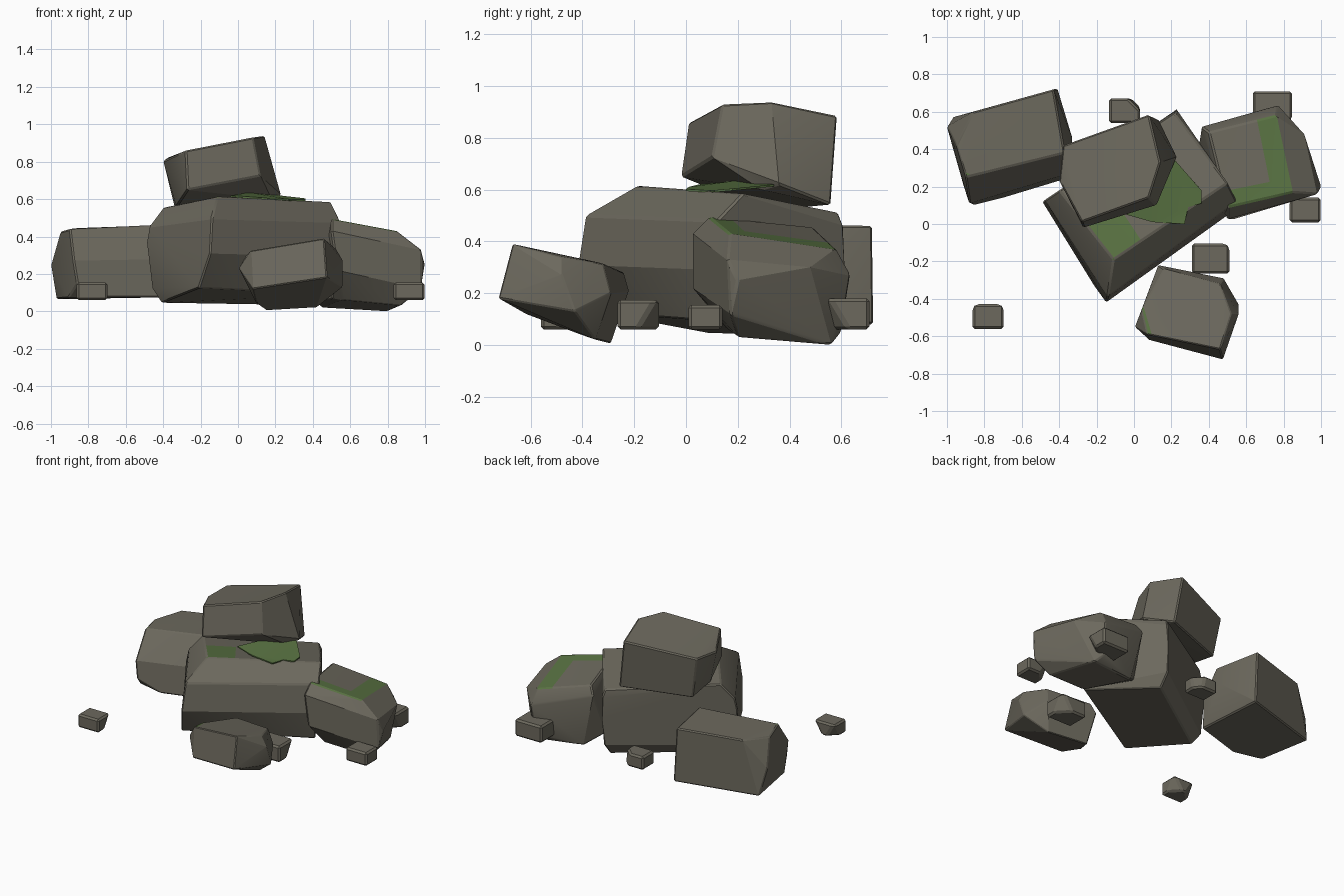
import bpy
import bmesh
from math import radians
from mathutils import Vector

default = bpy.data.objects.get("Cube")
if default:
    bpy.data.objects.remove(default, do_unlink=True)


def make_material(name, rgb):
    mat = bpy.data.materials.new(name)
    mat.use_nodes = True
    color = (*rgb, 1.0)
    mat.diffuse_color = color
    mat.node_tree.nodes["Principled BSDF"].inputs["Base Color"].default_value = color
    return mat


STONE = make_material("weathered stone", (0.15, 0.14, 0.11))
MOSS = make_material("moss green", (0.10, 0.17, 0.055))


def finish(name, bm, bevel=0):
    """Turn a bmesh into an object, wearing down its sharpest edges."""
    bmesh.ops.recalc_face_normals(bm, faces=bm.faces[:])
    if bevel:
        sharp = [e for e in bm.edges if e.calc_face_angle(0) > radians(38)]
        bmesh.ops.bevel(bm, geom=sharp, offset=bevel, segments=1, profile=0.5,
                        affect="EDGES", clamp_overlap=True, material=-1)
    mesh = bpy.data.meshes.new(name)
    bm.to_mesh(mesh)
    bm.free()
    mesh.materials.append(STONE)
    mesh.materials.append(MOSS)
    obj = bpy.data.objects.new(name, mesh)
    bpy.context.collection.objects.link(obj)
    for other in bpy.context.selected_objects:
        other.select_set(False)
    obj.select_set(True)
    bpy.context.view_layer.objects.active = obj
    bpy.ops.object.shade_smooth_by_angle(angle=radians(20))


def boulder(name, corners, moss_cuts=(), rule=any):
    """Chiselled convex rock; moss_cuts are (point, direction) lines over its top."""
    bm = bmesh.new()
    for corner in corners:
        bm.verts.new(corner)
    bmesh.ops.convex_hull(bm, input=bm.verts[:])
    loose = [v for v in bm.verts if not v.link_faces]
    bmesh.ops.delete(bm, geom=loose, context="VERTS")
    bmesh.ops.dissolve_limit(bm, angle_limit=radians(8),
                             verts=bm.verts[:], edges=bm.edges[:])
    bm.normal_update()
    planes = [(Vector((*p, 0)), Vector((*d, 0)).normalized()) for p, d in moss_cuts]
    for point, direction in planes:
        top = [f for f in bm.faces if f.normal.z > 0.9]
        edges = {e for f in top for e in f.edges}
        verts = {v for f in top for v in f.verts}
        bmesh.ops.bisect_plane(bm, geom=[*top, *edges, *verts],
                               plane_co=point, plane_no=direction)
    bm.normal_update()
    for face in bm.faces:
        if planes and face.normal.z > 0.9:
            center = face.calc_center_median()
            face.material_index = int(rule((center - p).dot(d) > 0 for p, d in planes))
    finish(name, bm, 0.008)


# Large central boulder: top, shoulder, waist, and sloping base corners
boulder("central_boulder", [
    (-.11, -.19, .615), (.5, .22, .585), (.22, .59, .51), (-.4, .18, .555),
    (-.14, -.39, .5), (.55, .12, .48), (.23, .61, .46), (-.475, .13, .455),
    (-.15, -.42, .31), (.56, .09, .29), (.23, .62, .3), (-.49, .12, .37),
    (-.21, -.335, .125), (.52, .12, .09), (.22, .6, .12), (-.46, .12, .12),
    (.22, .53, .035), (-.41, .09, .045)],
    moss_cuts=[((.02, -.06), (-.83, -.55)), ((-.2, .05), (.55, -.83))], rule=all)

# Tilted boulder resting on top
boulder("top_boulder", [
    (-.28, .01, .86), (.08, .14, .93), (.14, .33, .94), (.08, .585, .885),
    (-.38, .42, .82), (-.4, .23, .805),
    (-.27, -.02, .65), (.12, .1, .725), (.23, .36, .62), (.13, .56, .54),
    (-.33, .2, .56), (.18, .29, .6), (-.33, .4, .525)])

# Slab on the right-hand side of the pile
boulder("right_slab", [
    (-.9, .25, .44), (-.37, .38, .465), (-.43, .72, .46), (-.86, .6, .445),
    (-.95, .42, .425), (-1, .52, .25), (-.88, .11, .27), (-.35, .27, .28),
    (-.33, .46, .3), (-.86, .1, .15), (-.7, .14, .075), (-.37, .24, .075),
    (-.41, .725, .08), (-.97, .57, .065), (-.91, .2, .07)],
    moss_cuts=[((-.89, .27), (-.6, -.8))])

# Rounded boulder on the left-hand side, mossy along two edges
boulder("left_boulder", [
    (.5, .09, .495), (.85, .17, .43), (.76, .58, .37), (.4, .49, .455),
    (.98, .16, .33), (1, .2, .25), (.91, .48, .3), (.77, .635, .27),
    (.5, .025, .43), (.53, .025, .22), (.36, .52, .4), (.34, .4, .1),
    (.98, .17, .12), (.87, .2, .03), (.8, .56, 0), (.75, .6, .05),
    (.56, .16, .06), (.5, .33, .04), (.45, .5, .02)],
    moss_cuts=[((.71, .3), (.97, .2)), ((.7, .22), (.2, -.97))])

# Leaning boulder at the front, with a trace of moss on one corner
boulder("front_boulder", [
    (.07, -.59, .325), (.46, -.67, .39), (.52, -.48, .34), (.46, -.32, .315),
    (.16, -.24, .28), (.04, -.46, .295), (.56, -.48, .27), (.56, -.43, .13),
    (.475, -.725, .18), (.08, -.62, .12), (.005, -.55, .23), (.48, -.29, .2),
    (.13, -.22, .21), (.15, -.29, .005), (.42, -.35, .02), (.1, -.41, .04)],
    moss_cuts=[((.065, -.5), (-1, -.3))])

# Thin moss sheet under the top boulder
bm = bmesh.new()
outline = [(-.04, .05, .62), (.1, .01, .61), (.27, 0, .602), (.29, .09, .597),
           (.36, .11, .598), (.36, .18, .604), (.22, .34, .62), (.06, .2, .635)]
sheet = bm.faces.new([bm.verts.new(p) for p in outline])
bmesh.ops.triangulate(bm, faces=[sheet])
bmesh.ops.solidify(bm, geom=bm.faces[:], thickness=0.008)
for face in bm.faces:
    face.material_index = 1
finish("moss_sheet", bm)


def pebble(name, x, y, size, chips):
    """Small worn block with some corners chipped off."""
    bm = bmesh.new()
    bmesh.ops.create_cube(bm, size=1)
    scale = Vector((size, size * 0.8, size * 0.57))
    center = Vector((x, y, 0.06 + scale.z / 2))
    bmesh.ops.scale(bm, vec=scale, verts=bm.verts[:])
    bmesh.ops.translate(bm, vec=center, verts=bm.verts[:])
    for chip in chips:
        cut = bmesh.ops.bisect_plane(bm, geom=[*bm.verts, *bm.edges, *bm.faces],
                                     plane_co=center + Vector(chip) * size * 0.28,
                                     plane_no=chip, clear_outer=True)
        rim = [e for e in cut["geom_cut"] if isinstance(e, bmesh.types.BMEdge)]
        bmesh.ops.holes_fill(bm, edges=rim)
    finish(name, bm, 0.012)


# Scattered pebbles
for label, x, y, size, chips in [
        ("far_front", -.78, -.495, .165, [(-1, 1, -.6), (1, 1, -.6)]),
        ("inner_front", .41, -.185, .2, [(1, 1, -.6)]),
        ("left_side", .915, .075, .165, [(-1, 1, -.6)]),
        ("left_back", .74, .625, .21, [(1, -1, -.6)]),
        ("back", -.05, .605, .165, [(1, 1, .2)])]:
    pebble(label + "_pebble", x, y, size, chips)
